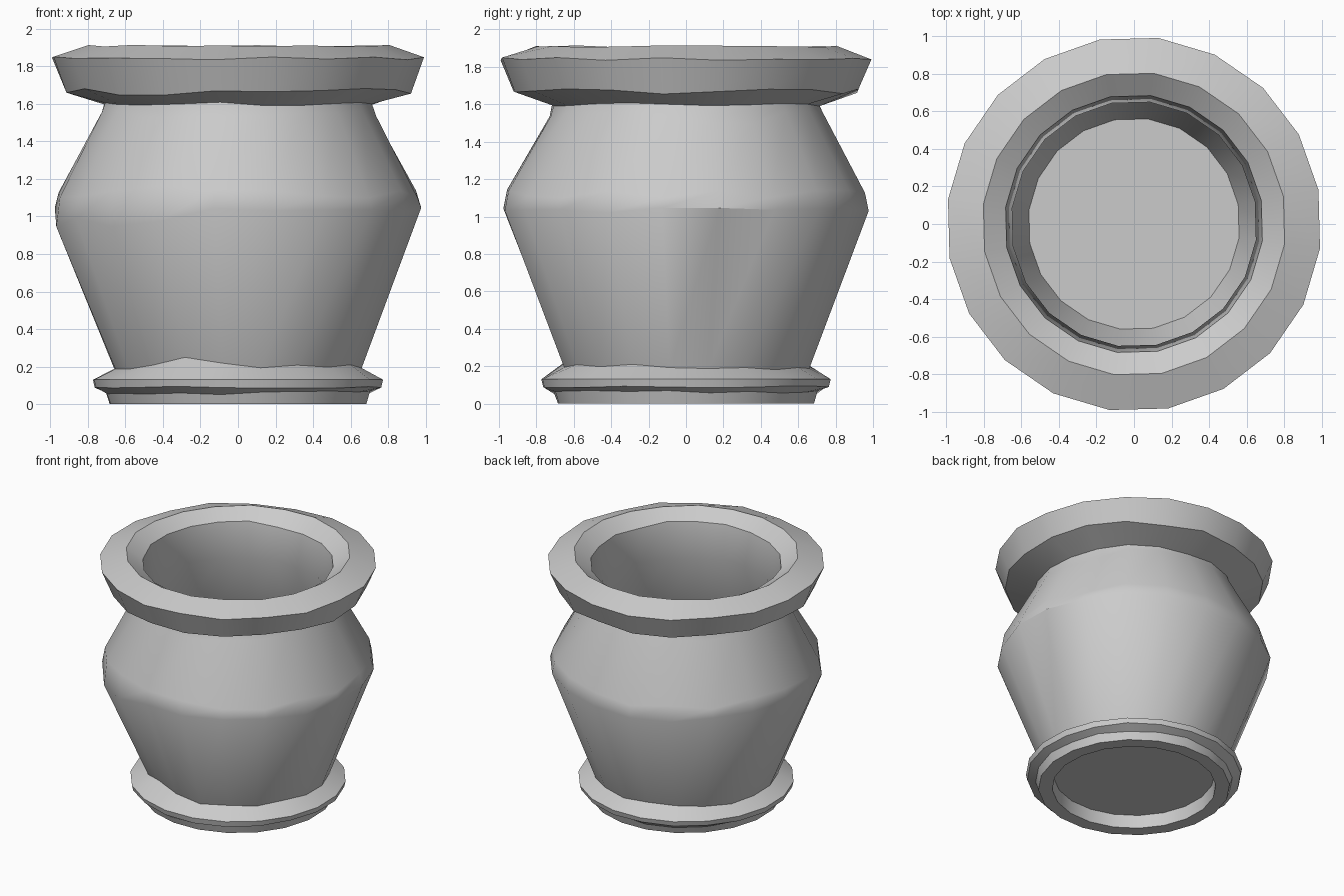
import bpy, bmesh, math, random

if "Cube" in bpy.data.objects:
    bpy.data.objects.remove(bpy.data.objects["Cube"])

random.seed(4)
SIDES = 20
OFFSET = math.radians(10.5)

# Pot profile (radius, height, height wobble): recessed base, outside, rim, inside, floor
PROFILE = [
    (0.58, 0.10, 0), (0.59, 0.00, 0), (0.69, 0.00, 0),          # hollow foot
    (0.71, 0.06, 0.01), (0.77, 0.09, 0.005), (0.78, 0.13, 0),   # foot moulding
    (0.665, 0.195, 0.015),                                      # body starts
    (0.985, 1.03, 0.02), (0.965, 1.12, 0.02),                   # belly
    (0.735, 1.55, 0.015), (0.72, 1.60, 0.01),                   # neck
    (0.93, 1.67, 0.015), (1.00, 1.84, 0.012),                   # rim outside
    (0.81, 1.91, 0.006), (0.69, 1.83, 0.012),                   # rim top
    (0.655, 1.56, 0.015), (0.86, 1.06, 0), (0.565, 0.17, 0),    # inside
]

# Worn spots: (ring, angle in degrees, half width, radius change, height change)
WEAR = [
    (9, 15, 30, 0.03, -0.07),     # neck edge droops on the right
    (9, 235, 25, 0.0, -0.03),
    (6, 250, 40, -0.01, 0.05),    # clay creeps up over the foot at the front
    (7, 232, 26, 0.0, -0.12),     # belly flattened at the front left
    (8, 245, 26, 0.0, 0.04),
    (7, 195, 20, 0.0, -0.10),
    (11, 235, 25, -0.02, -0.02),
]


def ring_point(i, k):
    r, z, wobble = PROFILE[i]
    a = OFFSET + k * math.tau / SIDES
    z += random.uniform(-wobble, wobble)
    for ring, deg, width, dr, dz in WEAR:
        if ring == i:
            d = (math.degrees(a) - deg + 180) % 360 - 180
            f = max(0, 1 - abs(d) / width)
            r += dr * f
            z += dz * f
    return (r * math.cos(a), r * math.sin(a), z)


# Turned pot body
bm = bmesh.new()
rings = [[bm.verts.new(ring_point(i, k)) for k in range(SIDES)]
         for i in range(len(PROFILE))]
for lower, upper in zip(rings, rings[1:]):
    for k in range(SIDES):
        n = (k + 1) % SIDES
        bm.faces.new((lower[k], lower[n], upper[n], upper[k]))

# Underside and inner floor
bm.faces.new(rings[0][::-1])
bm.faces.new(rings[-1])
bmesh.ops.recalc_face_normals(bm, faces=bm.faces)

mesh = bpy.data.meshes.new("clay_pot")
bm.to_mesh(mesh)
bm.free()
pot = bpy.data.objects.new("clay_pot", mesh)
bpy.context.collection.objects.link(pot)

# Smooth round the body, sharp at the mouldings
bpy.context.view_layer.objects.active = pot
pot.select_set(True)
bpy.ops.object.shade_smooth_by_angle(angle=math.radians(34))
